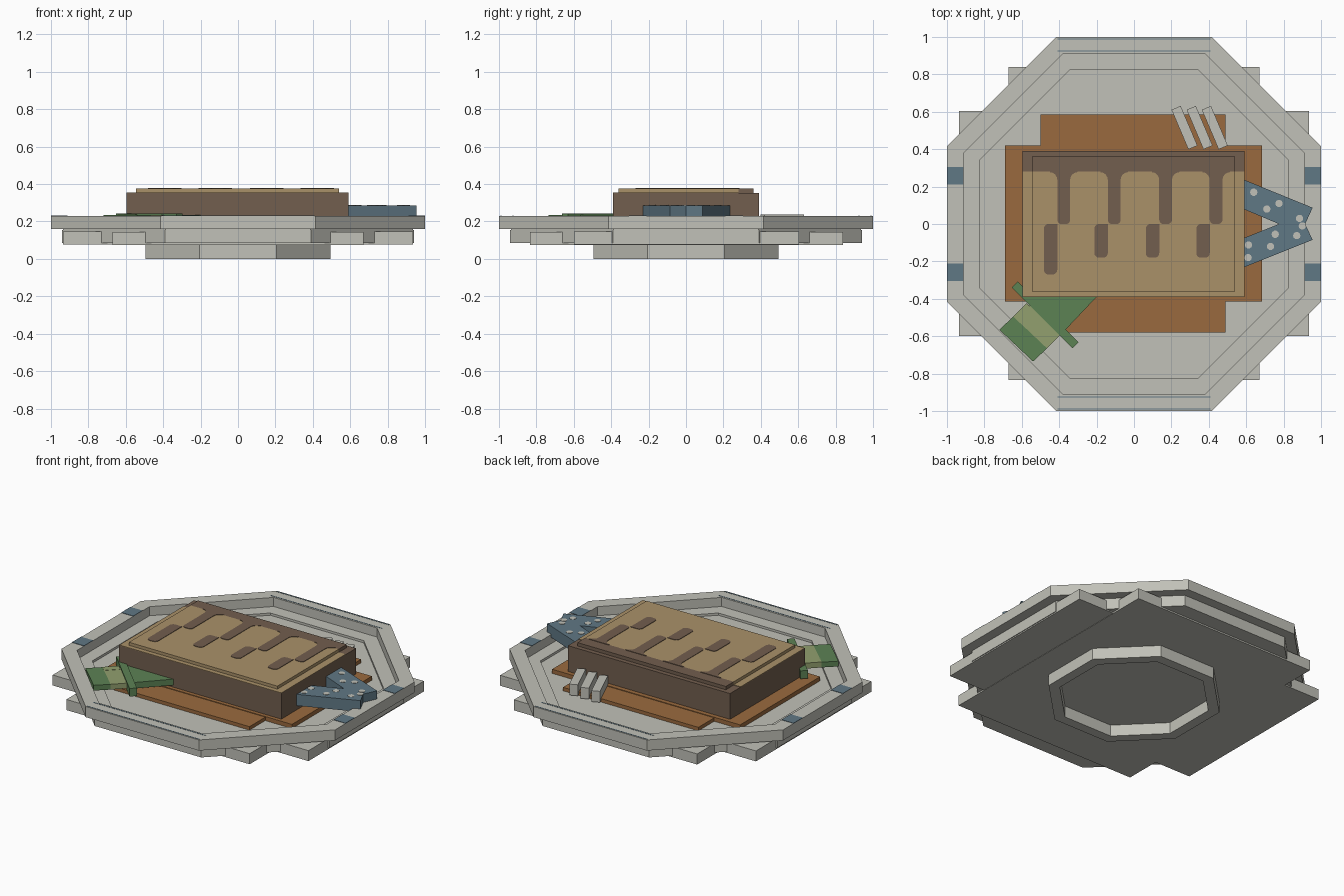
import bpy, bmesh, math
from mathutils import Vector

old = bpy.data.objects.get("Cube")
if old:
    bpy.data.objects.remove(old, do_unlink=True)


def material(name, rgb):
    lin = [((c / 255 + 0.055) / 1.055) ** 2.4 for c in rgb] + [1.0]
    m = bpy.data.materials.new(name)
    m.use_nodes = True
    m.diffuse_color = lin
    m.node_tree.nodes["Principled BSDF"].inputs["Base Color"].default_value = lin
    return m


GREY = material("pale_grey", (193, 193, 184))
BLUE = material("slate_blue", (96, 120, 133))
ORANGE = material("orange_brown", (154, 106, 62))
BROWN = material("dark_brown", (114, 94, 78))
TAN = material("tan", (170, 145, 105))
GREEN = material("leaf_green", (92, 130, 84))
LIME = material("light_green", (146, 160, 110))


def finish(name, bm, mat):
    bmesh.ops.recalc_face_normals(bm, faces=bm.faces)
    me = bpy.data.meshes.new(name)
    bm.to_mesh(me)
    bm.free()
    me.materials.append(mat)
    ob = bpy.data.objects.new(name, me)
    bpy.context.collection.objects.link(ob)
    return ob


def prism(name, outline, z0, z1, mat):
    """Extrude a flat outline from z0 up to z1."""
    bm = bmesh.new()
    face = bm.faces.new([bm.verts.new((x, y, z0)) for x, y in outline])
    top = bmesh.ops.extrude_face_region(bm, geom=[face])["geom"]
    bmesh.ops.translate(bm, vec=(0, 0, z1 - z0),
                        verts=[v for v in top if isinstance(v, bmesh.types.BMVert)])
    return finish(name, bm, mat)


def rect(x0, x1, y0, y1):
    return [(x0, y0), (x1, y0), (x1, y1), (x0, y1)]


def box(name, x0, x1, y0, y1, z0, z1, mat):
    return prism(name, rect(x0, x1, y0, y1), z0, z1, mat)


def octagon(r):
    s = r / math.cos(math.pi / 8)
    return [(s * math.cos(math.pi / 8 + i * math.pi / 4),
             s * math.sin(math.pi / 8 + i * math.pi / 4)) for i in range(8)]


def ring(name, r_out, r_in, z0, z1, mat):
    """Octagonal ring with square section."""
    bm = bmesh.new()
    loops = [[bm.verts.new((x, y, z)) for x, y in octagon(r)]
             for r, z in ((r_out, z0), (r_out, z1), (r_in, z1), (r_in, z0))]
    for k in range(4):
        a, b = loops[k], loops[(k + 1) % 4]
        for i in range(8):
            j = (i + 1) % 8
            bm.faces.new((a[i], a[j], b[j], b[i]))
    return finish(name, bm, mat)


def rounded(x0, x1, y0, y1, r, corners="1111", n=5):
    """Rectangle with chosen corners rounded (order: SW, SE, NE, NW)."""
    pts = []
    spec = ((x0, y0, 1, 1, 180), (x1, y0, -1, 1, 270),
            (x1, y1, -1, -1, 0), (x0, y1, 1, -1, 90))
    for (x, y, sx, sy, a0), on in zip(spec, corners):
        if on == "0":
            pts.append((x, y))
            continue
        for i in range(n + 1):
            a = math.radians(a0 + 90 * i / n)
            pts.append((x + sx * r + r * math.cos(a), y + sy * r + r * math.sin(a)))
    return pts


def slanted(cx, cy, length, width, angle):
    """Rectangle outline turned by an angle in degrees."""
    a = math.radians(angle)
    u, v = Vector((math.cos(a), math.sin(a))), Vector((-math.sin(a), math.cos(a)))
    c = Vector((cx, cy))
    return [tuple(c + u * (sx * length / 2) + v * (sy * width / 2))
            for sx, sy in ((-1, -1), (1, -1), (1, 1), (-1, 1))]


# Dish: foot ring, crossed under-plates, bowl, ledge and rim
ring("foot_ring", 0.495, 0.43, 0, 0.08, GREY)
box("under_plate_deep", -0.67, 0.67, -0.835, 0.84, 0.075, 0.145, GREY)
box("under_plate_wide", -0.935, 0.935, -0.6, 0.605, 0.077, 0.146, GREY)
prism("bowl_floor", octagon(0.94), 0.085, 0.155, GREY)
ring("bowl_ledge", 0.935, 0.825, 0.1, 0.17, GREY)
ring("rim", 1.0, 0.912, 0.16, 0.23, GREY)

# Painted marks on the rim
for sx in (-1, 1):
    for sy in (-1, 1):
        xs = sorted((sx * 0.912, sx * 1.0))
        ys = sorted((sy * 0.21, sy * 0.305))
        box("rim_patch", *xs, *ys, 0.229, 0.2325, BLUE)
for sy in (-1, 1):
    for y in (0.925, 0.99):
        box("rim_line", -0.41, 0.41, sy * y - 0.003, sy * y + 0.003, 0.229, 0.2315, BLUE)

# Crossed mats under the block
box("mat_wide", -0.69, 0.685, -0.415, 0.42, 0.15, 0.182, ORANGE)
box("mat_deep", -0.5, 0.49, -0.58, 0.585, 0.15, 0.178, ORANGE)

# Block with lighter icing on top
box("block", -0.595, 0.59, -0.39, 0.39, 0.18, 0.352, BROWN)
box("block_top", -0.595, 0.59, -0.39, 0.28, 0.351, 0.355, TAN)
box("icing", -0.545, 0.54, -0.36, 0.28, 0.353, 0.375, TAN)
box("icing_back", -0.545, 0.54, 0.28, 0.362, 0.353, 0.375, BROWN)

# Dark drips: a long one from the back edge and a short one beside it
for i, x in enumerate((-0.41, -0.14, 0.135, 0.405)):
    prism("long_drip", rounded(x, x + 0.068, 0.0, 0.285, 0.022, "1100"), 0.374, 0.378, BROWN)
    low = -0.27 if i == 0 else -0.18
    prism("short_drip", rounded(x - 0.072, x, low, 0.0, 0.025, "1101"), 0.374, 0.378, BROWN)
    # Flared shoulders where the drip leaves the back band
    for side, edge in ((-1, x), (1, x + 0.068)):
        flare = [(edge, 0.285), (edge, 0.235)]
        flare += [(edge + side * 0.04 * (1 - math.cos(t * math.pi / 8)),
                   0.235 + 0.042 * math.sin(t * math.pi / 8)) for t in range(1, 5)]
        flare.append((edge + side * 0.04, 0.285))
        prism("drip_shoulder", flare, 0.374, 0.378, BROWN)

# Spotted forked tail
prism("forked_tail", [(0.58, 0.24), (0.955, 0.087), (0.915, 0), (0.955, -0.085),
                      (0.58, -0.235), (0.58, -0.078), (0.775, 0), (0.58, 0.082)],
      0.21, 0.285, BLUE)
for x, y in ((0.64, 0.17), (0.71, 0.08), (0.775, 0.11), (0.755, -0.055), (0.73, -0.12),
             (0.612, -0.112), (0.61, -0.18), (0.87, -0.062), (0.885, 0.03), (0.9, -0.01)):
    spot = [(x + 0.02 * math.cos(k * math.pi / 5), y + 0.02 * math.sin(k * math.pi / 5))
            for k in range(10)]
    prism("tail_spot", spot, 0.284, 0.287, GREY)

# Green ribbon: fan, crossbar and banded tag
prism("ribbon_fan", [(-0.2, -0.39), (-0.55, -0.39), (-0.375, -0.575)], 0.195, 0.235, GREEN)
prism("ribbon_bar", slanted(-0.475, -0.485, 0.46, 0.045, -45), 0.19, 0.243, GREEN)
prism("tag_middle", [(-0.47, -0.5), (-0.575, -0.425), (-0.645, -0.495), (-0.465, -0.665),
                     (-0.385, -0.585)], 0.2, 0.235, LIME)
prism("tag_end", [(-0.645, -0.495), (-0.72, -0.565), (-0.54, -0.735), (-0.465, -0.665)],
      0.2, 0.235, GREEN)
prism("tag_band", [(-0.575, -0.425), (-0.61, -0.46), (-0.645, -0.495), (-0.61, -0.53),
                   (-0.54, -0.46)], 0.23, 0.2365, LIME)

# Three slanted sticks at the back
for i in range(3):
    prism("stick", slanted(0.27 + 0.081 * i, 0.515, 0.23, 0.053, -67), 0.165, 0.238, GREY)
